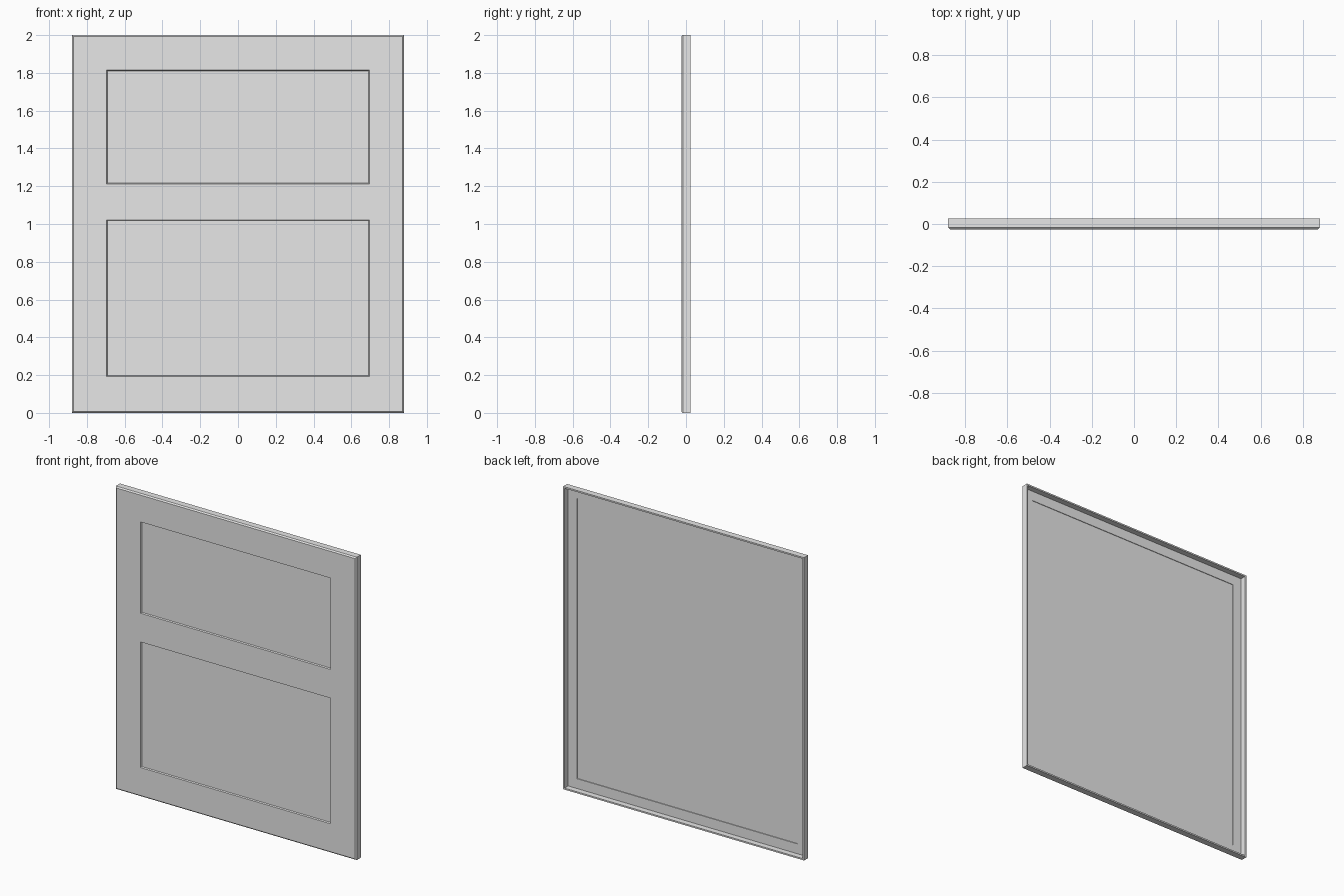
import bpy
import bmesh

# Remove the default cube
cube = bpy.data.objects.get("Cube")
if cube:
    bpy.data.objects.remove(cube, do_unlink=True)

# Main sizes
HALF_W, HEIGHT, HALF_D = 0.88, 2.0, 0.025
CHAMFER = 0.008
LIP = 0.01

# Material
grey = bpy.data.materials.new("plain_grey")
grey.use_nodes = True
colour = (0.8, 0.8, 0.8, 1)
grey.diffuse_color = colour
grey.node_tree.nodes["Principled BSDF"].inputs["Base Color"].default_value = colour

bm = bmesh.new()

# Front face, divided into rails, stiles and two panels
edge_x = HALF_W - CHAMFER
xs = [-edge_x, -0.695, 0.695, edge_x]
zs = [CHAMFER, 0.193, 1.022, 1.212, 1.815, HEIGHT - CHAMFER]
grid = [[bm.verts.new((x, -HALF_D, z)) for x in xs] for z in zs]
panels = []
for row in range(len(zs) - 1):
    for col in range(len(xs) - 1):
        face = bm.faces.new((grid[row][col], grid[row][col + 1],
                             grid[row + 1][col + 1], grid[row + 1][col]))
        if col == 1 and row in (1, 3):
            panels.append(face)
bm.normal_update()
rim = [e for e in bm.edges if e.is_boundary]

# Recessed panels with sloped sides
bmesh.ops.inset_individual(bm, faces=panels, thickness=0.006, depth=-0.008)


def sweep_rim(edges, inset, y):
    """Extrude the rim to a rectangle inset from the outer size, at depth y."""
    new = bmesh.ops.extrude_edge_only(bm, edges=edges)["geom"]
    verts = [g for g in new if isinstance(g, bmesh.types.BMVert)]
    mid = HEIGHT / 2
    old_w = max(abs(v.co.x) for v in verts)
    old_h = max(abs(v.co.z - mid) for v in verts)
    for v in verts:
        v.co.x *= (HALF_W - inset) / old_w
        v.co.z = mid + (v.co.z - mid) * (mid - inset) / old_h
        v.co.y = y
    return [g for g in new if isinstance(g, bmesh.types.BMEdge)]


# Chamfer, outer sides, back lip, inner sides, stepped back floor
for inset, y in ((0, -HALF_D + CHAMFER), (0, HALF_D), (LIP, HALF_D),
                 (LIP, -0.013), (0.075, -0.013), (0.076, -0.016)):
    rim = sweep_rim(rim, inset, y)
bmesh.ops.contextual_create(bm, geom=rim)
bmesh.ops.recalc_face_normals(bm, faces=bm.faces[:])

# Object
mesh = bpy.data.meshes.new("panelled_front")
bm.to_mesh(mesh)
bm.free()
mesh.materials.append(grey)
door = bpy.data.objects.new("panelled_front", mesh)
bpy.context.collection.objects.link(door)
